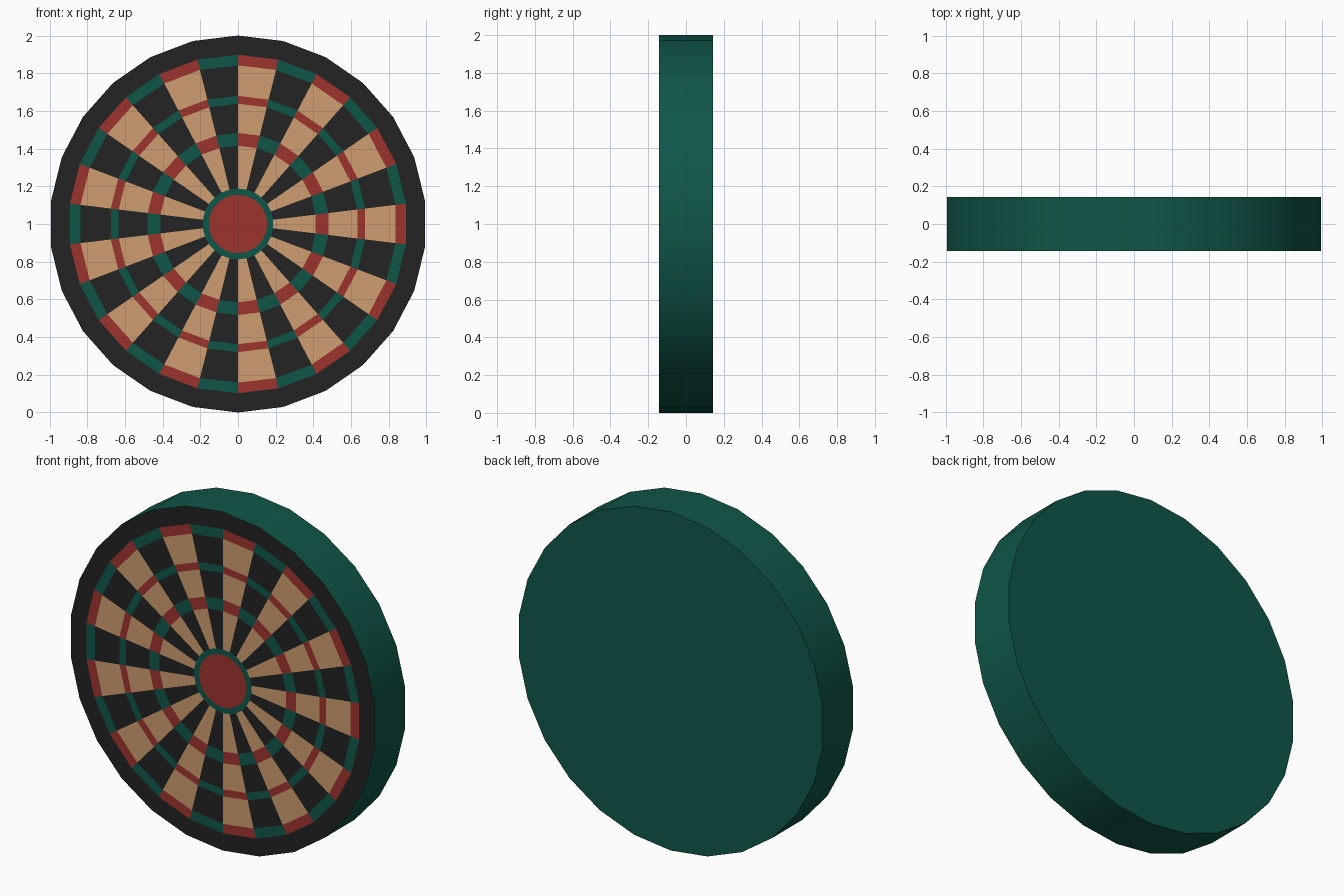
import bpy, bmesh, math

if "Cube" in bpy.data.objects:
    bpy.data.objects.remove(bpy.data.objects["Cube"])

SIDES = 26
HALF = 0.142
CENTRE_Z = 1.0


def srgb(r, g, b):
    def lin(c):
        c /= 255
        return c / 12.92 if c <= 0.04045 else ((c + 0.055) / 1.055) ** 2.4
    return (lin(r), lin(g), lin(b), 1.0)


COLOURS = [("green", srgb(15, 86, 73)), ("black", srgb(35, 35, 35)),
           ("cream", srgb(207, 158, 112)), ("red", srgb(158, 52, 46))]
GREEN, BLACK, CREAM, RED = range(4)

# front rings, outside in: outer radius, colour on even / odd sectors
RINGS = [(1.0, BLACK, BLACK), (0.898, RED, GREEN), (0.842, CREAM, BLACK),
         (0.68, RED, GREEN), (0.638, CREAM, BLACK), (0.483, RED, GREEN),
         (0.415, CREAM, BLACK), (0.188, GREEN, GREEN), (0.155, RED, RED)]

bm = bmesh.new()


def circle(r, y):
    # polygon with a corner at the top, running clockwise seen from the front
    step = 2 * math.pi / SIDES
    return [bm.verts.new((r * math.sin(i * step), y, CENTRE_Z + r * math.cos(i * step)))
            for i in range(SIDES)]


def band(a, b, even, odd, smooth=False):
    for i in range(SIDES):
        j = (i + 1) % SIDES
        f = bm.faces.new((a[i], a[j], b[j], b[i]))
        f.material_index = odd if i % 2 else even
        f.smooth = smooth


# scoring face
loops = [circle(r, -HALF) for r, _, _ in RINGS]
for k in range(len(RINGS) - 1):
    band(loops[k], loops[k + 1], RINGS[k][1], RINGS[k][2])
# bullseye
bm.faces.new(loops[-1]).material_index = RED
# rim and back
back = circle(1.0, HALF)
band(back, loops[0], GREEN, GREEN, smooth=True)
bm.faces.new(back).material_index = GREEN

bmesh.ops.recalc_face_normals(bm, faces=bm.faces[:])
mesh = bpy.data.meshes.new("dartboard")
bm.to_mesh(mesh)
bm.free()
for name, col in COLOURS:
    m = bpy.data.materials.new(name)
    m.diffuse_color = col
    m.use_nodes = True
    m.node_tree.nodes["Principled BSDF"].inputs["Base Color"].default_value = m.diffuse_color
    mesh.materials.append(m)
board = bpy.data.objects.new("dartboard", mesh)
bpy.context.collection.objects.link(board)
